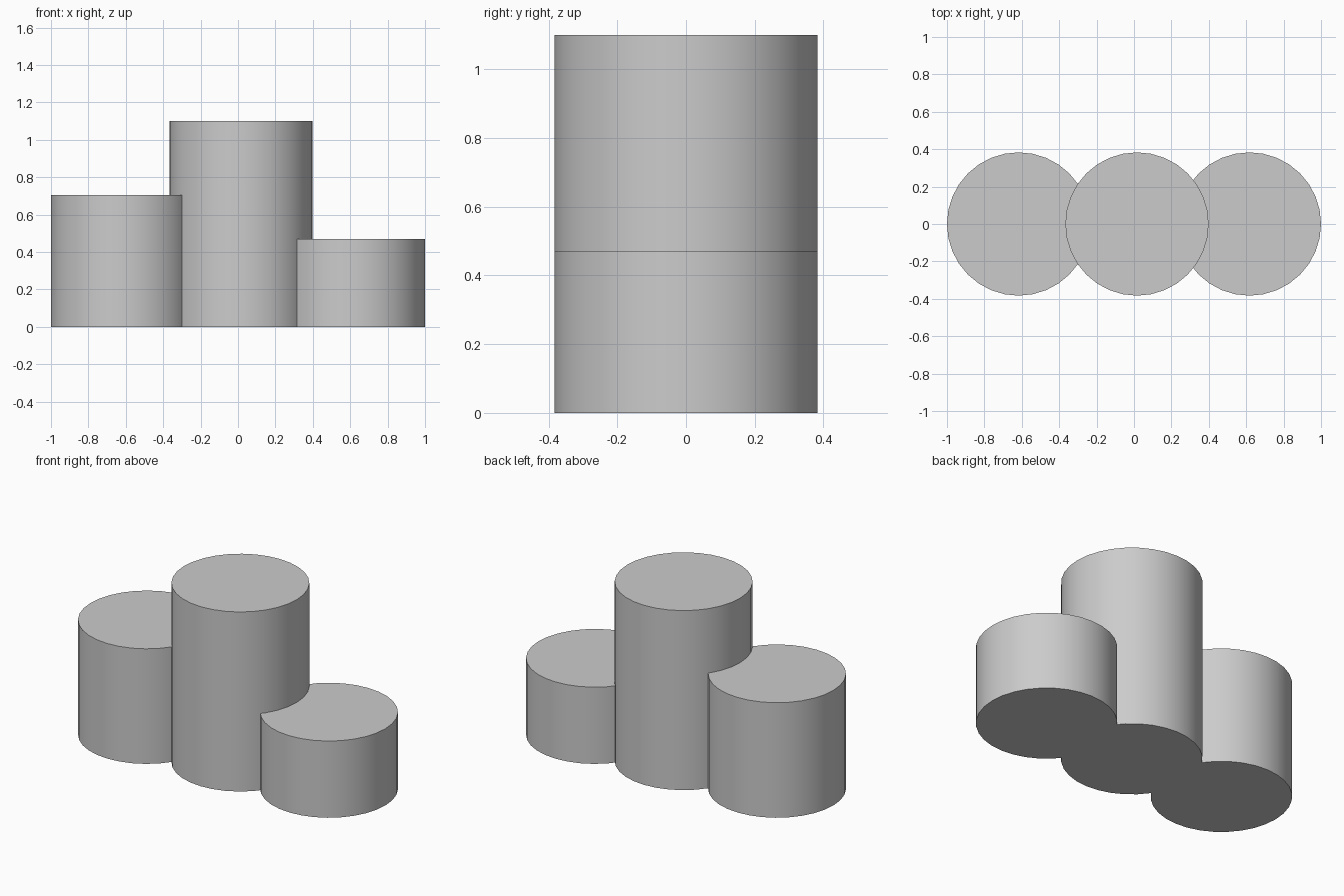
import bpy
import math

cube = bpy.data.objects.get("Cube")
if cube:
    bpy.data.objects.remove(cube, do_unlink=True)

RADIUS = 0.383

grey = bpy.data.materials.new("plain grey")
grey.use_nodes = True
colour = (0.6, 0.6, 0.6, 1)
grey.diffuse_color = colour
grey.node_tree.nodes["Principled BSDF"].inputs["Base Color"].default_value = colour


def podium_step(name, x, height):
    """Upright round step standing on the ground."""
    bpy.ops.mesh.primitive_cylinder_add(
        vertices=32, radius=RADIUS, depth=height, location=(x, 0, height / 2))
    step = bpy.context.object
    step.name = name
    step.data.materials.append(grey)
    bpy.ops.object.shade_smooth_by_angle(angle=math.radians(30))


# Three overlapping steps: second, first and third place
podium_step("right_step", -0.617, 0.705)
podium_step("middle_step", 0.016, 1.10)
podium_step("left_step", 0.617, 0.47)
